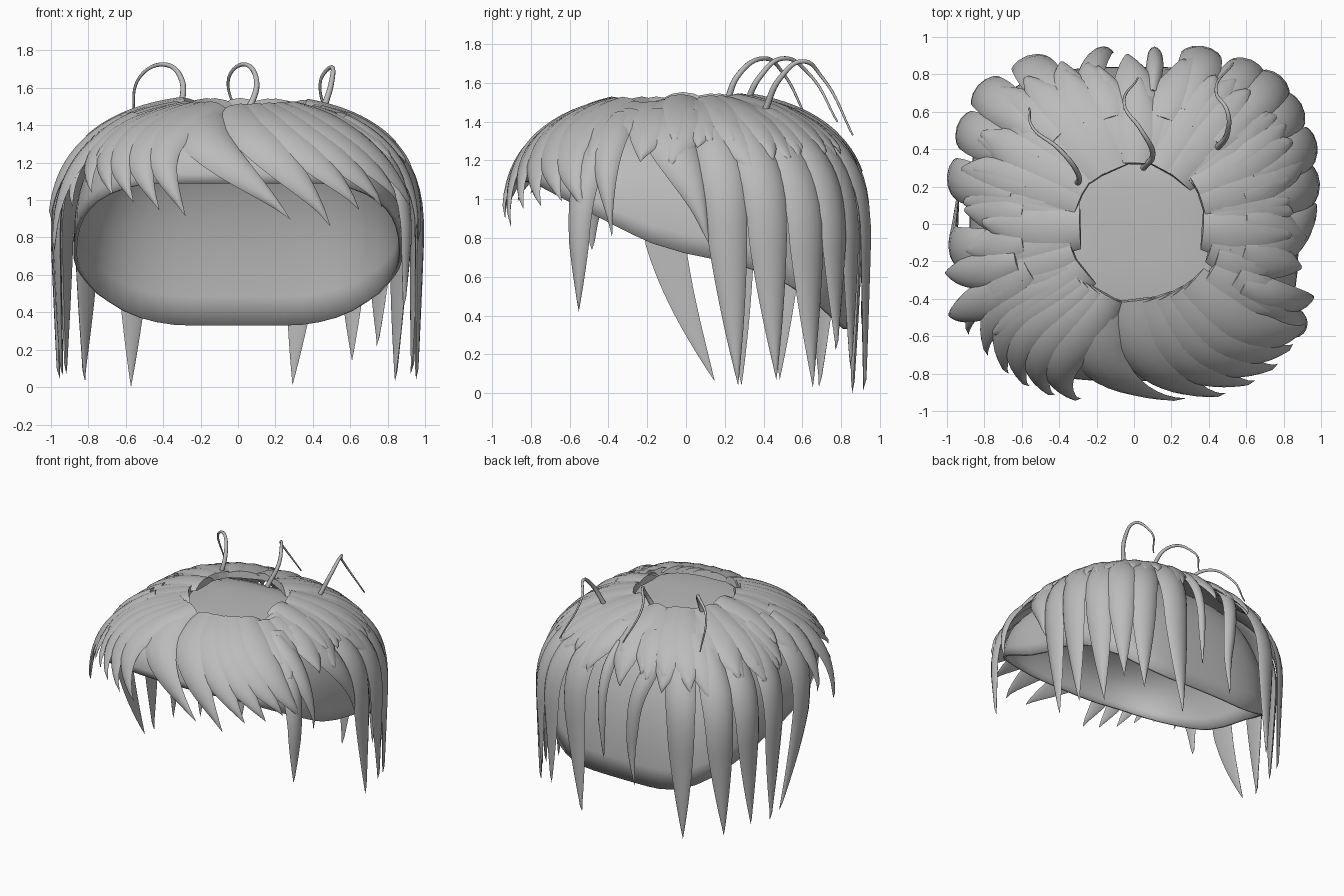
import bpy, bmesh, math, random
from mathutils import Vector

random.seed(4)
cube = bpy.data.objects.get("Cube")
if cube:
    bpy.data.objects.remove(cube)

grey = bpy.data.materials.new("hair grey")
grey.use_nodes = True
GREY = (0.5, 0.5, 0.5, 1)
grey.diffuse_color = GREY
grey.node_tree.nodes["Principled BSDF"].inputs["Base Color"].default_value = GREY


def plan_radius(angle, rx, ry, n):
    c, s = abs(math.cos(angle)) / rx, abs(math.sin(angle)) / ry
    return (c ** n + s ** n) ** (-1 / n)


def finish(name, bm):
    bmesh.ops.recalc_face_normals(bm, faces=bm.faces)
    mesh = bpy.data.meshes.new(name)
    bm.to_mesh(mesh)
    bm.free()
    mesh.materials.append(grey)
    obj = bpy.data.objects.new(name, mesh)
    bpy.context.collection.objects.link(obj)
    bpy.ops.object.select_all(action='DESELECT')
    obj.select_set(True)
    bpy.context.view_layer.objects.active = obj
    bpy.ops.object.shade_smooth_by_angle(angle=math.radians(50))
    return obj


def loft(bm, rings):
    for a, b in zip(rings, rings[1:]):
        for i in range(len(a)):
            j = (i + 1) % len(a)
            bm.faces.new((a[i], a[j], b[j], b[i]))


# Scalp cap: open shell with a rim that drops towards the back
RIM = [(-0.8, 1.09), (-0.4, 0.88), (-0.2, 0.78), (0, 0.72), (0.25, 0.67), (0.5, 0.58), (0.7, 0.45), (0.83, 0.33)]


def rim_height(y):
    for (y0, z0), (y1, z1) in zip(RIM, RIM[1:]):
        if y <= y1:
            return z0 + (z1 - z0) * max(0, (y - y0) / (y1 - y0))
    return RIM[-1][1]


def make_cap():
    bm = bmesh.new()
    rings, sides, levels, top = [], 64, 16, 1.445
    for k in range(levels):
        u = k / levels * math.pi / 2
        ring = []
        for i in range(sides):
            a = math.tau * i / sides
            r = plan_radius(a, 0.88, 0.84, 3.2)
            z0 = rim_height(r * math.sin(a))
            r *= math.cos(u) ** 0.6
            z = z0 + (top - z0) * math.sin(u) ** 0.85
            ring.append(bm.verts.new((r * math.cos(a), r * math.sin(a), z)))
        rings.append(ring)
    loft(bm, rings)
    bm.faces.new(rings[-1])
    cap = finish("scalp_cap", bm)
    shell = cap.modifiers.new("thickness", 'SOLIDIFY')
    shell.thickness = 0.02


# Hair envelope: s runs 0 to 1 over the dome, then straight down;
# the plan turns from round at the crown to squarish below
def envelope(deg, s):
    a = math.radians(deg)
    r = plan_radius(a, 0.96, 0.92, 2.3 + 0.9 * min(1, s) ** 2)
    if s < 1:
        phi = s * math.pi / 2
        r *= math.sin(phi) ** 0.8
        z = 0.8 + 0.7 * math.cos(phi) ** 0.72
    else:
        r *= 1 - 0.03 * (s - 1)
        z = 1.8 - s
    return Vector((r * math.cos(a), r * math.sin(a), z))


# One tapered lock with a lens-shaped section, laid along the envelope
def lock(name, a0, s0, a1, s1, width, lift=0.0, bulge=0.0, thick=0.04, steps=16, flare=0.0):
    def point(t):
        return envelope(a0 + (a1 - a0) * t + bulge * math.sin(math.pi * t), s0 + (s1 - s0) * t)

    def skin_normal(t):
        p = point(t)
        a, s = math.degrees(math.atan2(p.y, p.x)), s0 + (s1 - s0) * t
        du = envelope(a + 1, s) - envelope(a - 1, s)
        dv = envelope(a, s + 0.02) - envelope(a, max(0.02, s - 0.02))
        return dv.cross(du).normalized()

    bm = bmesh.new()
    rings = []
    for k in range(steps):
        t = k / steps
        n = skin_normal(t)
        along = (point(t + 0.02) - point(t - 0.02)).normalized()
        across = n.cross(along).normalized()
        taper = 1 - t ** 2
        half = width / 2 * min(1, 0.7 + 1.2 * t) * taper
        centre = point(t) + n * (lift * (1 - 0.4 * t) + flare * t * t)
        ring = []
        for i in range(12):
            q = math.tau * i / 12
            v, h = math.cos(q), math.sin(q)
            drop = (v * half) ** 2 * 0.6
            up = h * abs(h) ** 0.5 * thick * (0.25 + 0.75 * taper) * (1 if h > 0 else 0.4)
            ring.append(bm.verts.new(centre + across * v * half + n * (up - drop)))
        rings.append(ring)
    loft(bm, rings)
    bm.faces.new(rings[0])
    tip = bm.verts.new(point(1) + skin_normal(1) * flare)
    last = rings[-1]
    for i in range(12):
        bm.faces.new((last[i], last[(i + 1) % 12], tip))
    finish(name, bm)


# Several locks fanning out from one root, the middle one on top
def clump(name, centre, spread, count, s0, s1, width, twist=0.0):
    for j in range(count):
        f = j / (count - 1) - 0.5
        lock(f"{name}_{j}", centre + f * spread * 0.7, s0 + 0.08 * abs(f), centre + f * spread + twist,
             s1 + random.uniform(-0.07, 0.07), width, 0.025 - 0.03 * abs(f), flare=0.025)


make_cap()

# Fringe swept towards the left, lowest layer first
SWEEP = [(-48, -30, 0.93, -3), (-58, -37, 0.9, -3), (-67, -44, 0.92, -3), (-77, -52, 0.93, -3),
         (-88, -61, 0.98, -4), (-114, -73, 0.96, -7)]
for i, (a0, a1, s1, bulge) in enumerate(SWEEP):
    lock(f"fringe_sweep_{i}", a0, 0.23, a1, s1, 0.34, 0.022 - i * 0.003, bulge, flare=0.02)

# Fringe fan curling down on the right
FAN = [(-115, -107, 0.95), (-122, -115, 0.93), (-130, -123, 0.9),
       (-137, -130, 0.87), (-143, -138, 0.86), (-150, -146, 0.92)]
for i, (a0, a1, s1) in enumerate(FAN):
    lock(f"fringe_fan_{i}", a0 + 4, 0.22, a1, s1, 0.29, 0.02 - i * 0.003, bulge=-9, flare=0.02)

# Temple locks
lock("temple_left_long", -31, 0.45, -32, 1.38, 0.18)
lock("temple_left_short", -30, 0.4, -22, 1.0, 0.2, 0.02)
lock("temple_left_back", -14, 0.3, 7, 1.03, 0.3, 0.01)
lock("temple_right_long", 207, 0.4, 207, 1.06, 0.24, 0.01, flare=0.06)
lock("temple_right_short", 198, 0.4, 195, 0.97, 0.24, 0.02, flare=0.04)

# Long hanging locks around both sides and the back
LONG = [(10, 16, 1.76), (22, 27, 1.73), (34, 38, 1.77), (44, 46, 1.58), (54, 54, 1.66),
        (66, 72, 1.79), (122, 124, 1.8), (137, 140, 1.77), (150, 152, 1.73),
        (167, 163, 1.76)]
for i, (a0, a1, s1) in enumerate(LONG):
    lock(f"long_lock_{i}", a0, 0.42, a1, s1, 0.25, 0.01 * (i % 2), steps=22, flare=0.02)
lock("side_lock_right", 190, 0.42, 171, 1.74, 0.26, bulge=5, steps=22)
lock("back_wisp_left", 82, 0.5, 84, 1.3, 0.1)
lock("back_curl_right", 112, 0.45, 101, 1.45, 0.15, bulge=-6, steps=22)

# Middle layer of short locks
for i in range(17):
    a = -28 + i * 14.5
    lock(f"middle_lock_{i}", a, 0.36, a + random.uniform(-7, 7), random.uniform(0.7, 0.82),
         0.28, 0.015, flare=0.02)

# Crown clumps around the open top
clump("crown_back", 88, 30, 3, 0.17, 0.62, 0.3)
clump("crown_side_left", -4, 26, 3, 0.19, 0.57, 0.32)
clump("crown_side_right", 183, 28, 3, 0.14, 0.6, 0.34, -4)
clump("crown_temple_left", -27, 18, 2, 0.22, 0.62, 0.34, 3)
clump("crown_temple_right", 212, 20, 2, 0.14, 0.66, 0.34, -4)
clump("crown_left", 24, 36, 4, 0.18, 0.7, 0.36, -2)
clump("crown_back_left", 57, 36, 4, 0.15, 0.7, 0.38, -2)
clump("crown_right", 152, 36, 4, 0.14, 0.72, 0.36, 3)
clump("crown_back_right", 118, 36, 4, 0.14, 0.72, 0.38, 3)

# Three fine stray hairs arching over the crown
STRAYS = [
    [(-0.31, 0.2, 1.46), (-0.3, 0.27, 1.64), (-0.4, 0.4, 1.725), (-0.53, 0.5, 1.65), (-0.56, 0.62, 1.42)],
    [(0.05, 0.3, 1.46), (0.1, 0.38, 1.63), (0.04, 0.5, 1.725), (-0.05, 0.63, 1.65), (0.02, 0.78, 1.4)],
    [(0.44, 0.4, 1.44), (0.5, 0.49, 1.63), (0.5, 0.6, 1.71), (0.44, 0.7, 1.63), (0.53, 0.86, 1.33)],
]
for i, points in enumerate(STRAYS):
    curve = bpy.data.curves.new(f"stray_hair_{i}", 'CURVE')
    curve.dimensions = '3D'
    curve.bevel_depth = 0.018
    curve.bevel_resolution = 2
    curve.use_fill_caps = True
    spline = curve.splines.new('BEZIER')
    spline.bezier_points.add(len(points) - 1)
    for k, (bp, co) in enumerate(zip(spline.bezier_points, points)):
        bp.co = co
        bp.handle_left_type = bp.handle_right_type = 'AUTO'
        bp.radius = 1 - 0.18 * k
    curve.materials.append(grey)
    bpy.context.collection.objects.link(bpy.data.objects.new(f"stray_hair_{i}", curve))
